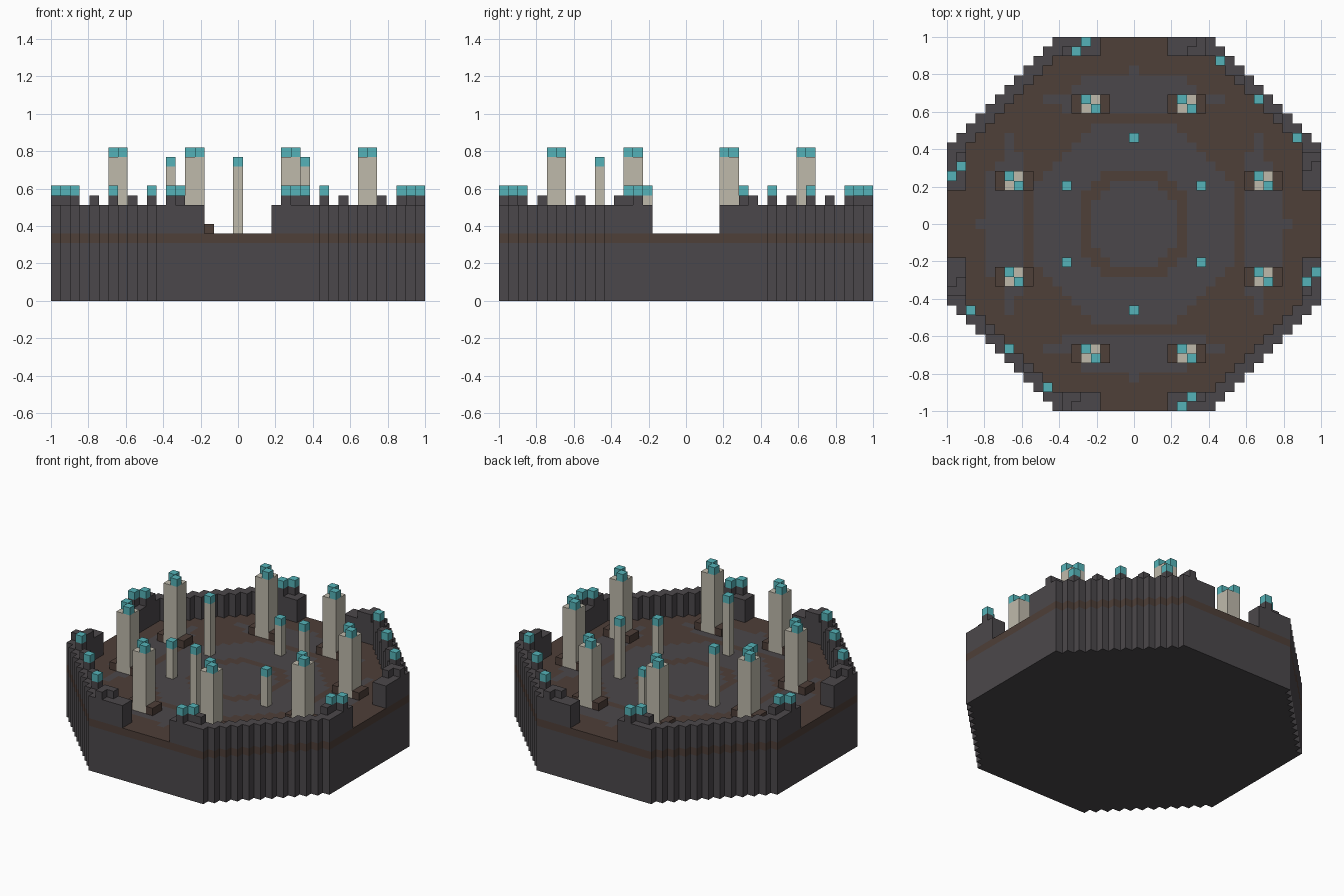
import bpy
import bmesh

V = 2 / 39          # size of one block
R = 19              # blocks from centre to rim
CUT = 27            # diagonal limit of the octagon

cube = bpy.data.objects.get("Cube")
if cube:
    bpy.data.objects.remove(cube, do_unlink=True)


def material(name, rgb):
    m = bpy.data.materials.new(name)
    m.use_nodes = True
    m.diffuse_color = (*rgb, 1)
    bsdf = next(n for n in m.node_tree.nodes if n.type == 'BSDF_PRINCIPLED')
    bsdf.inputs["Base Color"].default_value = (*rgb, 1)
    bsdf.inputs["Roughness"].default_value = 0.9
    return m


slate = material("slate", (0.071, 0.064, 0.070))
brown = material("earth brown", (0.077, 0.050, 0.040))
stone = material("pale stone", (0.52, 0.49, 0.41))
teal = material("teal crystal", (0.09, 0.45, 0.48))

SIDES = [(1, 0), (0, 1), (-1, 0), (0, -1)]


def columns(name, spans, mats, rule=None):
    """Build block columns {(i, j): (low, high)}, leaving out shared walls."""
    bm = bmesh.new()

    def face(points, index=0):
        f = bm.faces.new([bm.verts.new([c * V for c in p]) for p in points])
        f.material_index = index

    for (i, j), (lo, hi) in spans.items():
        x0, x1, y0, y1 = i - .5, i + .5, j - .5, j + .5
        ring = [(x1, y0), (x1, y1), (x0, y1), (x0, y0)]
        face([(x, y, hi) for x, y in ring], rule(i, j) if rule else 0)
        face([(x, y, lo) for x, y in reversed(ring)])
        for n, (dx, dy) in enumerate(SIDES):
            if spans.get((i + dx, j + dy)) == (lo, hi):
                continue
            a, b = ring[n], ring[(n + 1) % 4]
            face([(*a, lo), (*b, lo), (*b, hi), (*a, hi)])
    bmesh.ops.remove_doubles(bm, verts=bm.verts[:], dist=V / 100)
    mesh = bpy.data.meshes.new(name)
    bm.to_mesh(mesh)
    bm.free()
    for m in mats:
        mesh.materials.append(m)
    obj = bpy.data.objects.new(name, mesh)
    bpy.context.collection.objects.link(obj)
    return obj


def octagon(i, j, radius, cut):
    return max(abs(i), abs(j)) <= radius and abs(i) + abs(j) <= cut


def floor_colour(i, j):
    """1 is slate paving, 0 is brown."""
    near, far = sorted((abs(i), abs(j)))
    if octagon(i, j, 10, 14):
        return int(octagon(i, j, 4, 6) or not octagon(i, j, 5, 8))
    patch = 12 <= far <= 15 and near <= min(7, 20 - far)
    tip = (far == 16 and near == 0) or (far == 13 and near in (8, 9))
    return int(patch or tip)


cells = [(i, j) for i in range(-R, R + 1) for j in range(-R, R + 1)
         if octagon(i, j, R, CUT)]

# Foundation, and floor slab with a brown band round its edge
columns("foundation", {c: (0, 6) for c in cells}, [slate])
columns("floor", {c: (6, 7) for c in cells}, [brown, slate], floor_colour)

# Rampart with four gateways
wall = {(i, j): (7, 10) for i, j in cells
        if (max(abs(i), abs(j)) >= 18 or abs(i) + abs(j) >= 26)
        and min(abs(i), abs(j)) > 3}
columns("rampart", wall, [slate])

# Merlons and their crystals
merlons, crystals = {}, []
for s in (1, -1):
    for n in range(9, 18, 2):
        merlons[s * n, s * (26 - n)] = (10, 11)
        if n % 4 == 1:
            crystals.append((s * n, s * (26 - n)))
    for a, b in ((6, 18), (7, 18), (7, 19)):
        merlons[s * a, s * b] = merlons[s * b, s * a] = (10, 11)
    for a, b in ((5, 19), (6, 18), (7, 18)):
        for c in ((-s * a, s * b), (-s * b, s * a)):
            merlons[c] = (10, 11)
            if a < 7:
                crystals.append(c)
columns("merlons", merlons, [slate])
columns("merlon_crystals", {c: (11, 12) for c in crystals}, [teal])

# Ring of large pillars with chequered crystal caps and side plinths
pillars, caps, plinths = {}, {}, {}
for a, b in ((5, 12), (5, -14), (-5, 12), (-5, -14),
             (13, 4), (13, -6), (-13, 4), (-13, -6)):
    for dy in (0, 1):
        for dx in (0, 1):
            pillars[a + dx, b + dy] = (7, 15)
            if dx != dy:
                caps[a + dx, b + dy] = (15, 16)
        for dx in (-1, 2):
            plinths[a + dx, b + dy] = (7, 8)
columns("large_pillars", pillars, [stone])
columns("large_pillar_crystals", caps, [teal])
columns("pillar_plinths", plinths, [brown])

# Inner ring of thin pillars, alternately tall and short
thin = {(0, -9): 14, (7, 4): 14, (-7, 4): 14,
        (0, 9): 11, (7, -4): 11, (-7, -4): 11}
columns("thin_pillars", {c: (7, h) for c, h in thin.items()}, [stone])
columns("thin_pillar_crystals", {c: (h, h + 1) for c, h in thin.items()}, [teal])
